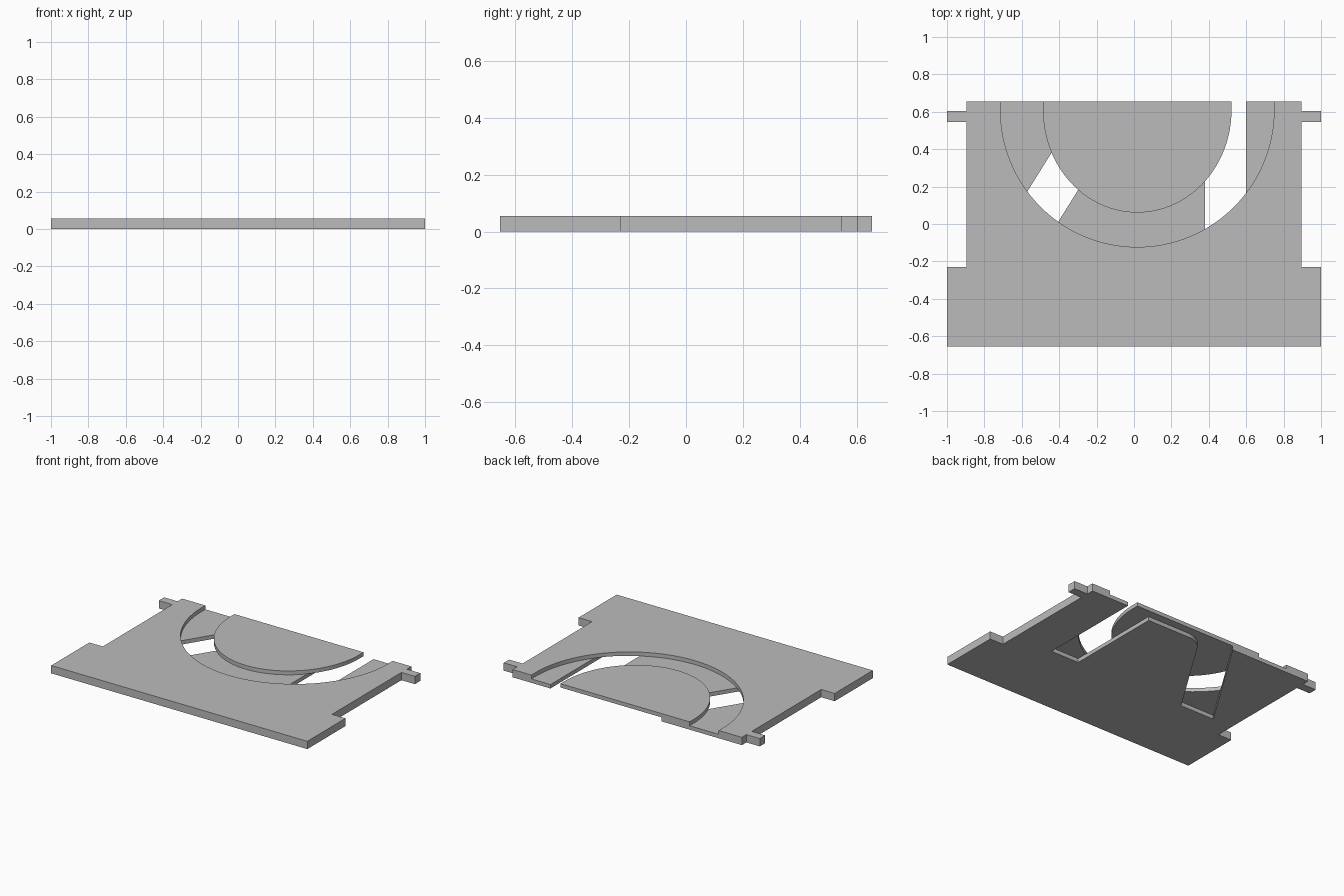
import bpy, bmesh, math

if "Cube" in bpy.data.objects:
    bpy.data.objects.remove(bpy.data.objects["Cube"], do_unlink=True)

THICK = 0.055
MID = THICK / 2
BACK = 0.655
BEYOND = BACK + 0.05   # cutters run out past the back edge


def make_prism(name, outline, z0, z1):
    """Extrude a closed outline between two heights."""
    bm = bmesh.new()
    face = bm.faces.new([bm.verts.new((x, y, z0)) for x, y in outline])
    new = bmesh.ops.extrude_face_region(bm, geom=[face])["geom"]
    bmesh.ops.translate(bm, vec=(0, 0, z1 - z0),
                        verts=[v for v in new if isinstance(v, bmesh.types.BMVert)])
    bmesh.ops.recalc_face_normals(bm, faces=bm.faces)
    mesh = bpy.data.meshes.new(name)
    bm.to_mesh(mesh)
    bm.free()
    obj = bpy.data.objects.new(name, mesh)
    bpy.context.collection.objects.link(obj)
    return obj


def arc(cx, cy, rx, ry, start, end, steps):
    angles = [math.radians(start + (end - start) * i / steps) for i in range(steps + 1)]
    return [(cx + rx * math.cos(a), cy + ry * math.sin(a)) for a in angles]


def cup(rx, ry):
    """U-shaped edge, from the back left round to the back right."""
    cx, cy = 0.0175, 0.61
    return [(cx - rx, BEYOND)] + arc(cx, cy, rx, ry, 180, 360, 64) + [(cx + rx, BEYOND)]


# Plate outline with broad front shoulders and small rear tabs
half = [(1, -BACK), (1, -0.23), (0.895, -0.23), (0.895, 0.545),
        (1, 0.545), (1, 0.605), (0.895, 0.605), (0.895, BACK)]
plate = make_prism("plate", half + [(-x, y) for x, y in reversed(half)], 0, THICK)

# Curved groove in the upper half
groove = make_prism("groove_cutter", cup(0.7315, 0.733) + cup(0.504, 0.549)[::-1],
                    MID, THICK + 0.05)

# Bent channel in the lower half: slanted leg, rounded bend, straight leg
END, INNER, SLOPE, RADIUS, WIDTH = -0.10, 0.598, 1.6, 0.16, 0.226
tilt = math.degrees(math.atan(SLOPE))
bend_x, bend_y = 0.05, INNER - RADIUS
outer = [p for p in arc(bend_x, bend_y, RADIUS + WIDTH, RADIUS + WIDTH, 90, 90 + tilt, 24)]
inner = arc(bend_x, bend_y, RADIUS, RADIUS, 90 + tilt, 90, 16)


def slant_foot(p):
    return (p[0] - (p[1] - END) / SLOPE, END)


channel_outline = ([(0.6, END), (0.6, outer[0][1])] + outer
                   + [slant_foot(outer[-1]), slant_foot(inner[0])] + inner
                   + [(0.38, INNER), (0.38, END)])
channel = make_prism("channel_cutter", channel_outline, -0.05, MID + 0.0005)

# Cut both recesses; where they overlap the plate opens right through
for cutter in (groove, channel):
    cutter.hide_render = True
    mod = plate.modifiers.new(cutter.name, "BOOLEAN")
    mod.operation = "DIFFERENCE"
    mod.solver = "EXACT"
    mod.object = cutter
bpy.context.view_layer.update()
depsgraph = bpy.context.evaluated_depsgraph_get()
cut_mesh = bpy.data.meshes.new_from_object(plate.evaluated_get(depsgraph))
plate.modifiers.clear()
plate.data = cut_mesh
for cutter in (groove, channel):
    bpy.data.objects.remove(cutter, do_unlink=True)

# Plain grey finish
grey = bpy.data.materials.new("plain_grey")
grey.use_nodes = True
colour = (0.5, 0.5, 0.5, 1)
grey.diffuse_color = colour
grey.node_tree.nodes["Principled BSDF"].inputs["Base Color"].default_value = colour
plate.data.materials.clear()
plate.data.materials.append(grey)

# Smooth curved walls, crisp edges
bpy.ops.object.select_all(action="DESELECT")
plate.select_set(True)
bpy.context.view_layer.objects.active = plate
bpy.ops.object.shade_smooth_by_angle(angle=math.radians(25))
